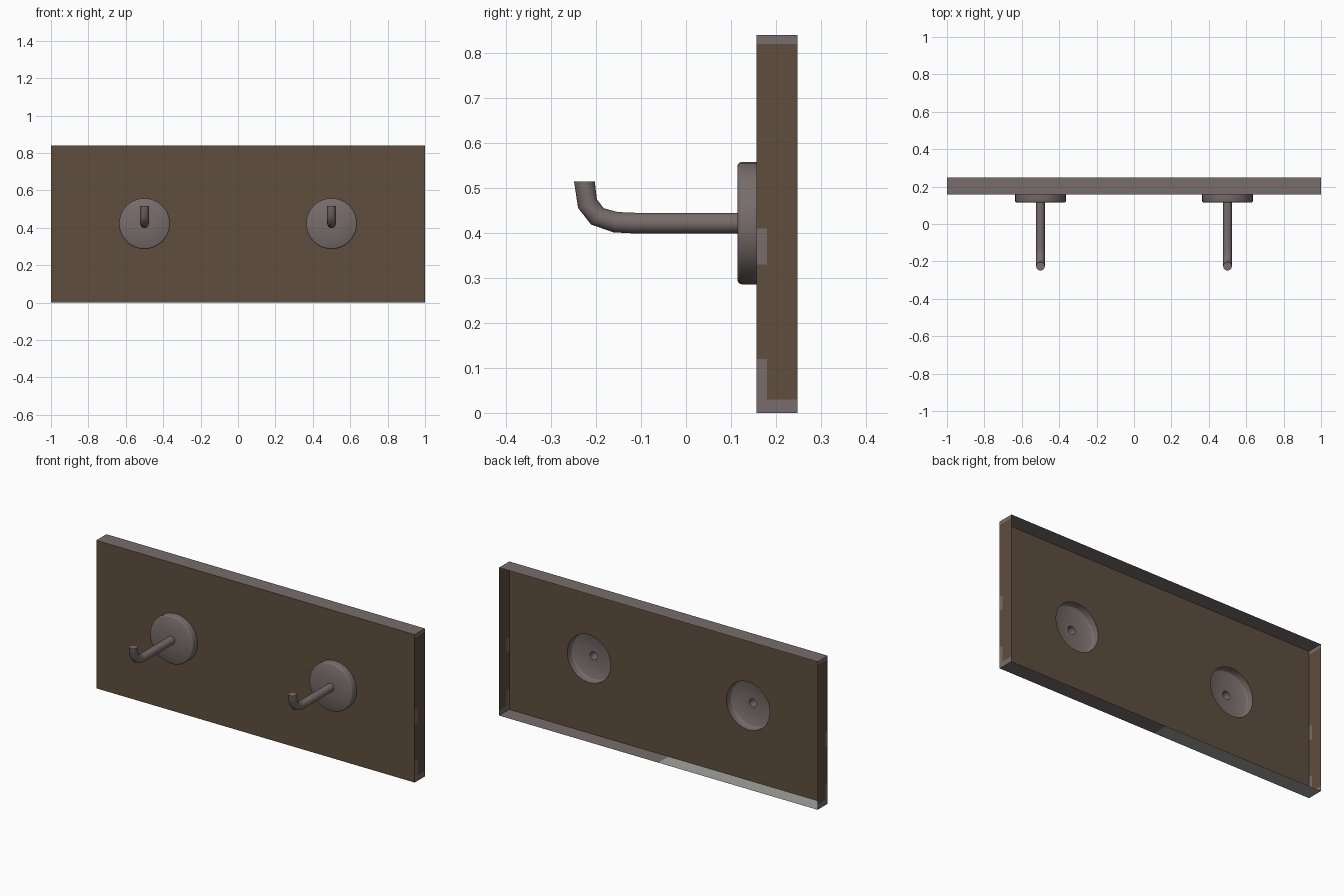
import bpy, bmesh, math
from mathutils import Vector

if "Cube" in bpy.data.objects:
    bpy.data.objects.remove(bpy.data.objects["Cube"])


def material(name, rgb):
    m = bpy.data.materials.new(name)
    m.diffuse_color = (*rgb, 1)
    m.use_nodes = True
    m.node_tree.nodes["Principled BSDF"].inputs["Base Color"].default_value = m.diffuse_color
    return m


BROWN = material("dark_wood", (0.112, 0.076, 0.047))
GREY = material("warm_grey_metal", (0.185, 0.152, 0.147))
LIGHT = material("pale_grey", (0.36, 0.36, 0.345))

FRONT, BACK, TOP = 0.157, 0.248, 0.84
HOOK_X, HOOK_Z, SIDES = 0.5, 0.422, 32
DISC_R, ROD_R = 0.136, 0.023


def finish(bm, name, mats, smooth=False):
    me = bpy.data.meshes.new(name)
    bm.to_mesh(me)
    bm.free()
    for m in mats:
        me.materials.append(m)
    if smooth:
        me.shade_smooth()
        me.set_sharp_from_angle(angle=math.radians(40))
    ob = bpy.data.objects.new(name, me)
    bpy.context.collection.objects.link(ob)
    return ob


def ring_points(x, y, z, r, tilt=0.0):
    # circle facing -y, tilted upward by tilt
    up = Vector((0, math.sin(tilt), math.cos(tilt)))
    pts = []
    for i in range(SIDES):
        a = 2 * math.pi * i / SIDES
        pts.append(Vector((x, y, z)) + Vector((1, 0, 0)) * r * math.cos(a) + up * r * math.sin(a))
    return pts


def loft(name, rings, cap_end):
    bm = bmesh.new()
    loops = [[bm.verts.new(p) for p in ring] for ring in rings]
    for a, b in zip(loops, loops[1:]):
        for i in range(SIDES):
            j = (i + 1) % SIDES
            bm.faces.new((a[i], a[j], b[j], b[i]))
    if cap_end:
        bm.faces.new(loops[-1])
    return finish(bm, name, [GREY], True)


# front board, with openings behind the two hook plates
bm = bmesh.new()
outlines = [[(-1, FRONT, 0), (1, FRONT, 0), (1, FRONT, TOP), (-1, FRONT, TOP)]]
outlines += [ring_points(s * HOOK_X, FRONT, HOOK_Z, DISC_R) for s in (-1, 1)]
edges = []
for pts in outlines:
    vs = [bm.verts.new(p) for p in pts]
    edges += [bm.edges.new((vs[i - 1], vs[i])) for i in range(len(vs))]
bmesh.ops.triangle_fill(bm, use_beauty=True, use_dissolve=False, edges=edges, normal=(0, -1, 0))
for f in bm.faces:
    f.normal_update()
    if f.normal.y > 0:
        f.normal_flip()
finish(bm, "front_board", [BROWN])

# end walls, brown with worn grey ends and front-edge patches
ys = [FRONT, 0.18, BACK]
zs = [0, 0.03, 0.12, 0.33, 0.41, 0.82, TOP]
for s, name in ((-1, "left_wall"), (1, "right_wall")):
    bm = bmesh.new()
    grid = [[bm.verts.new((s, y, z)) for y in ys] for z in zs]
    for k in range(len(zs) - 1):
        for j in range(len(ys) - 1):
            q = [grid[k][j], grid[k][j + 1], grid[k + 1][j + 1], grid[k + 1][j]]
            f = bm.faces.new(q if s > 0 else q[::-1])
            worn = k in (0, 5) or (j == 0 and k in (1, 3))
            f.material_index = 1 if worn else 0
    finish(bm, name, [BROWN, GREY])

# top and bottom walls; the left half of the bottom is paler
for z, name in ((TOP, "top_wall"), (0, "bottom_wall")):
    bm = bmesh.new()
    for x0, x1 in ((-1, 0), (0, 1)):
        q = [bm.verts.new(p) for p in ((x0, FRONT, z), (x1, FRONT, z), (x1, BACK, z), (x0, BACK, z))]
        f = bm.faces.new(q if z > 0 else q[::-1])
        f.material_index = 1 if z == 0 and x0 < 0 else 0
    bmesh.ops.remove_doubles(bm, verts=bm.verts, dist=1e-5)
    finish(bm, name, [GREY, LIGHT])

# hooks: hollow round plate and bent rod
plate = [(FRONT, DISC_R), (0.123, DISC_R), (0.118, 0.134), (0.115, 0.129), (0.115, ROD_R)]
rod = [(0.115, 0.422, 0), (-0.115, 0.422, 2), (-0.157, 0.424, 11),
       (-0.197, 0.437, 38), (-0.219, 0.465, 66), (-0.226, 0.515, 90)]
for s, side in ((-1, "left"), (1, "right")):
    x = s * HOOK_X
    loft(side + "_hook_plate", [ring_points(x, y, HOOK_Z, r) for y, r in plate], False)
    loft(side + "_hook_rod",
         [ring_points(x, y, z, ROD_R, math.radians(t)) for y, z, t in rod], True)
